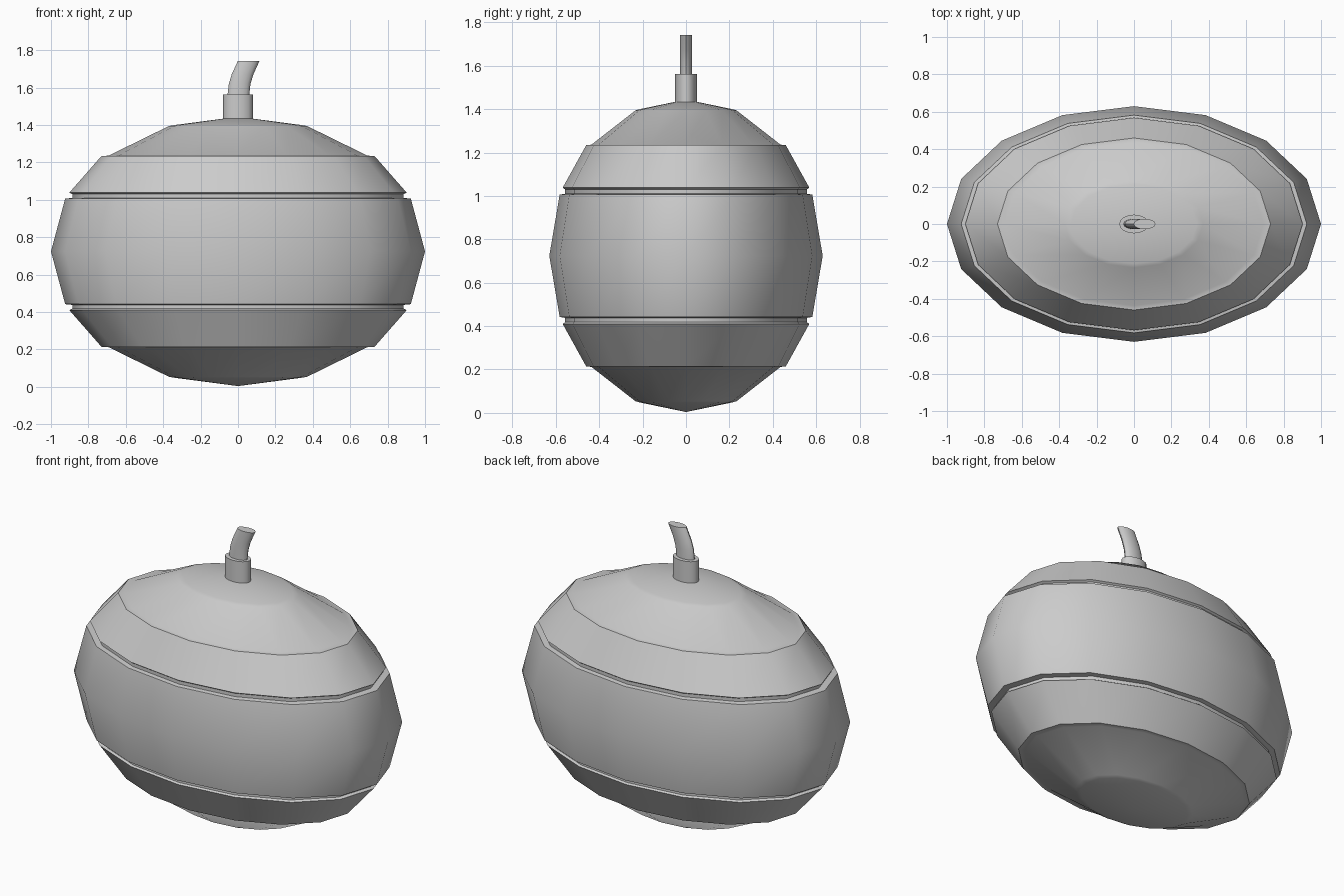
import bpy, bmesh, math

if "Cube" in bpy.data.objects:
    bpy.data.objects.remove(bpy.data.objects["Cube"])

SIDES = 16
OVAL = 0.63  # depth / width


def loft(name, rings, smooth=40):
    """Stack oval rings (centre_x, half_width, half_depth, z) into a closed skin."""
    bm = bmesh.new()
    loops = []
    for cx, rx, ry, z in rings:
        if rx == 0:
            loops.append([bm.verts.new((cx, 0, z))])
        else:
            angles = [2 * math.pi * i / SIDES for i in range(SIDES)]
            loops.append([bm.verts.new((cx + rx * math.cos(a), ry * math.sin(a), z))
                          for a in angles])
    for lo, hi in zip(loops, loops[1:]):
        for i in range(SIDES):
            j = (i + 1) % SIDES
            if len(lo) == 1:
                bm.faces.new((lo[0], hi[j], hi[i]))
            elif len(hi) == 1:
                bm.faces.new((lo[i], lo[j], hi[0]))
            else:
                bm.faces.new((lo[i], lo[j], hi[j], hi[i]))
    if len(loops[0]) > 1:
        bm.faces.new(loops[0][::-1])
    if len(loops[-1]) > 1:
        bm.faces.new(loops[-1])
    bmesh.ops.recalc_face_normals(bm, faces=bm.faces[:])
    mesh = bpy.data.meshes.new(name)
    bm.to_mesh(mesh)
    bm.free()
    ob = bpy.data.objects.new(name, mesh)
    bpy.context.collection.objects.link(ob)
    bpy.ops.object.select_all(action='DESELECT')
    ob.select_set(True)
    bpy.context.view_layer.objects.active = ob
    bpy.ops.object.shade_smooth_by_angle(angle=math.radians(smooth))
    return ob


# Banded body: half profile (radius, height above the equator), mirrored below
MID = 0.724
upper = [(0.924, 0.282), (0.885, 0.286), (0.885, 0.306), (0.902, 0.314),
         (0.73, 0.510), (0.692, 0.512), (0.37, 0.670), (0.337, 0.676), (0, 0.72)]
profile = [(r, -h) for r, h in reversed(upper)] + [(1.0, 0)] + upper
loft("banded_body", [(0, r, r * OVAL, MID + h) for r, h in profile])

# Collar that holds the stem
loft("stem_collar", [(0, 0.079, 0.05, z) for z in (1.42, 1.562)])

# Curved stem leaning to the right
path = [(0, 1.5), (0.002, 1.56), (0.009, 1.62), (0.024, 1.67), (0.057, 1.742)]
loft("stem", [(x, 0.058, 0.028, z) for x, z in path])
